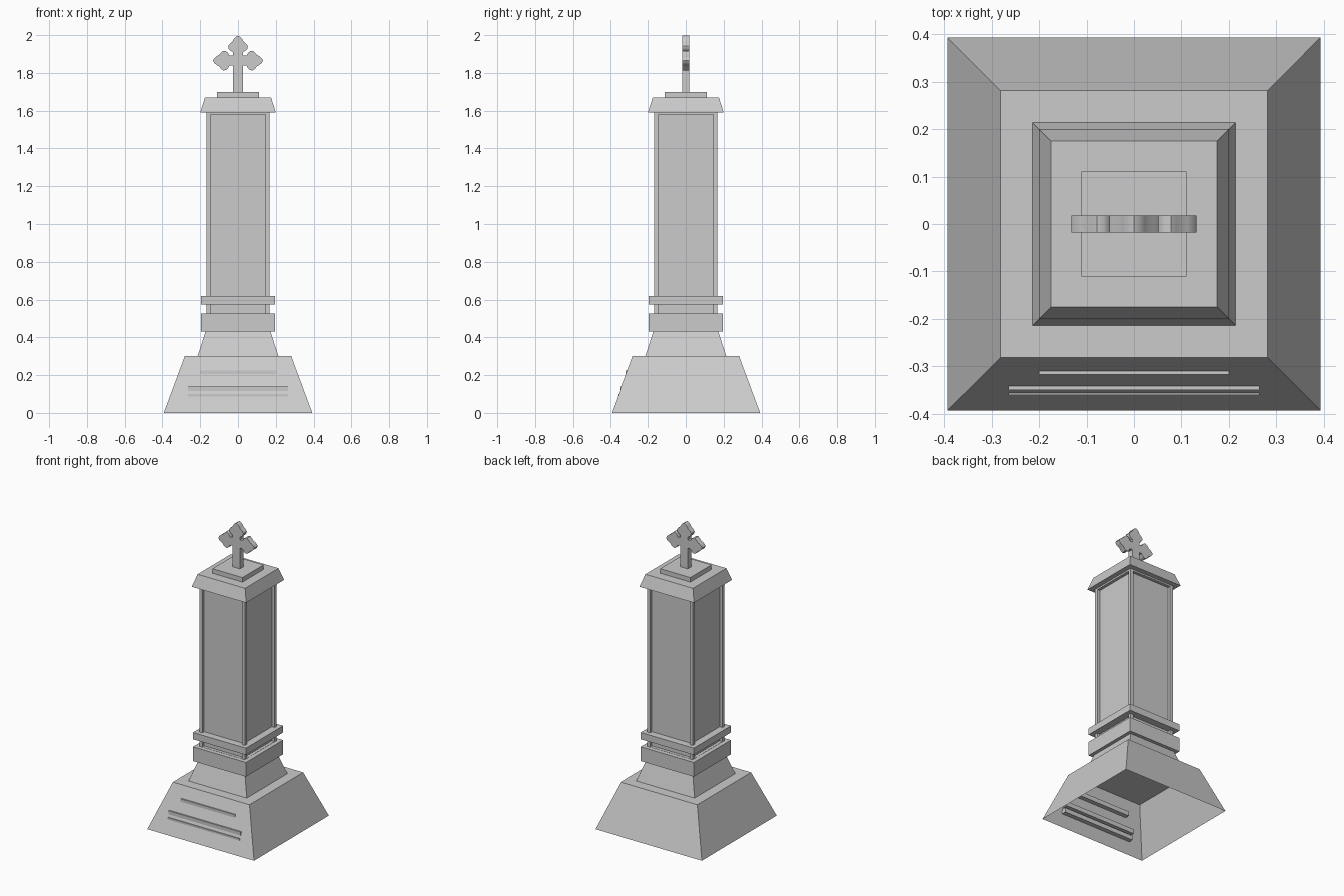
import bpy
import bmesh

cube = bpy.data.objects.get("Cube")
if cube:
    bpy.data.objects.remove(cube, do_unlink=True)

stone = bpy.data.materials.new("grey_stone")
stone.use_nodes = True
GREY = (0.6, 0.6, 0.6, 1)
stone.diffuse_color = GREY
stone.node_tree.nodes["Principled BSDF"].inputs["Base Color"].default_value = GREY


def finish(name, bm, recalc=True):
    if recalc:
        bmesh.ops.recalc_face_normals(bm, faces=bm.faces)
    mesh = bpy.data.meshes.new(name)
    bm.to_mesh(mesh)
    bm.free()
    mesh.materials.append(stone)
    obj = bpy.data.objects.new(name, mesh)
    bpy.context.collection.objects.link(obj)
    return obj


def square(bm, half, z):
    corners = ((-1, -1), (1, -1), (1, 1), (-1, 1))
    return [bm.verts.new((x * half, y * half, z)) for x, y in corners]


def bridge(bm, low, high):
    for i in range(4):
        j = (i + 1) % 4
        bm.faces.new((low[i], low[j], high[j], high[i]))


def tier(name, half_low, half_high, z_low, z_high):
    """Closed square block, tapered if the two half widths differ."""
    bm = bmesh.new()
    low, high = square(bm, half_low, z_low), square(bm, half_high, z_high)
    bridge(bm, low, high)
    bm.faces.new(low[::-1])
    bm.faces.new(high)
    return finish(name, bm)


# Hollow base: sloping walls and a flat ledge, open underneath
bm = bmesh.new()
rings = [square(bm, 0.393, 0), square(bm, 0.282, 0.3), square(bm, 0.214, 0.3)]
bridge(bm, rings[0], rings[1])
bridge(bm, rings[1], rings[2])
finish("base", bm, recalc=False)

# Stacked mouldings
tier("foot", 0.214, 0.172, 0.3, 0.43)
tier("lower_slab", 0.195, 0.195, 0.43, 0.525)
tier("collar", 0.195, 0.195, 0.575, 0.62)
tier("cap", 0.2, 0.175, 1.59, 1.67)
tier("top_plate", 0.111, 0.111, 1.67, 1.70)

# Shaft with a recessed panel on each side
bm = bmesh.new()
low, high = square(bm, 0.167, 0.505), square(bm, 0.167, 1.6)
bridge(bm, low, high)
panels = list(bm.faces)
bm.faces.new(low[::-1])
bm.faces.new(high)
bmesh.ops.recalc_face_normals(bm, faces=bm.faces)
frames = bmesh.ops.inset_individual(bm, faces=panels, thickness=0.03)
for face in panels:
    inward = face.normal * -0.02
    extruded = bmesh.ops.extrude_discrete_faces(bm, faces=[face])["faces"]
    bmesh.ops.translate(bm, vec=inward, verts=extruded[0].verts)
finish("shaft", bm)

# Inscription bars set through the front wall: half length, front y, top z
for name, half, front, top in (("upper_bar", 0.2, -0.317, 0.225),
                               ("middle_bar", 0.265, -0.35, 0.14),
                               ("lower_bar", 0.265, -0.361, 0.1)):
    bm = bmesh.new()
    bmesh.ops.create_cube(bm, size=1)
    for v in bm.verts:
        v.co = (v.co.x * 2 * half,
                front + (v.co.y + 0.5) * 0.03,
                top + (v.co.z - 0.5) * 0.03)
    finish(name, bm)

# Cross: one budded arm outline, turned to make the other arms
arm = [(0.027, 0.027), (0.046, 0.027), (0.053, 0.041), (0.064, 0.05),
       (0.078, 0.052), (0.09, 0.043), (0.1, 0.03), (0.113, 0.023),
       (0.126, 0.012), (0.132, 0)]
arm = [(u, -w) for u, w in arm] + [(u, w) for u, w in arm[-2:0:-1]]
outline = list(arm)                              # left arm
outline += [(-w, u) for u, w in arm]             # top arm
outline += [(-u, -w) for u, w in arm]            # right arm
outline += [(-0.027, -0.027), (-0.027, -0.165), (0.027, -0.165)]
bm = bmesh.new()
face = bm.faces.new([bm.verts.new((x, -0.018, z + 1.865)) for x, z in outline])
side = bmesh.ops.extrude_face_region(bm, geom=[face])["geom"]
bmesh.ops.translate(bm, vec=(0, 0.036, 0),
                    verts=[g for g in side if isinstance(g, bmesh.types.BMVert)])
cross = finish("cross", bm)
bpy.context.view_layer.objects.active = cross
cross.select_set(True)
bpy.ops.object.shade_smooth_by_angle(angle=0.7)
cross.select_set(False)
